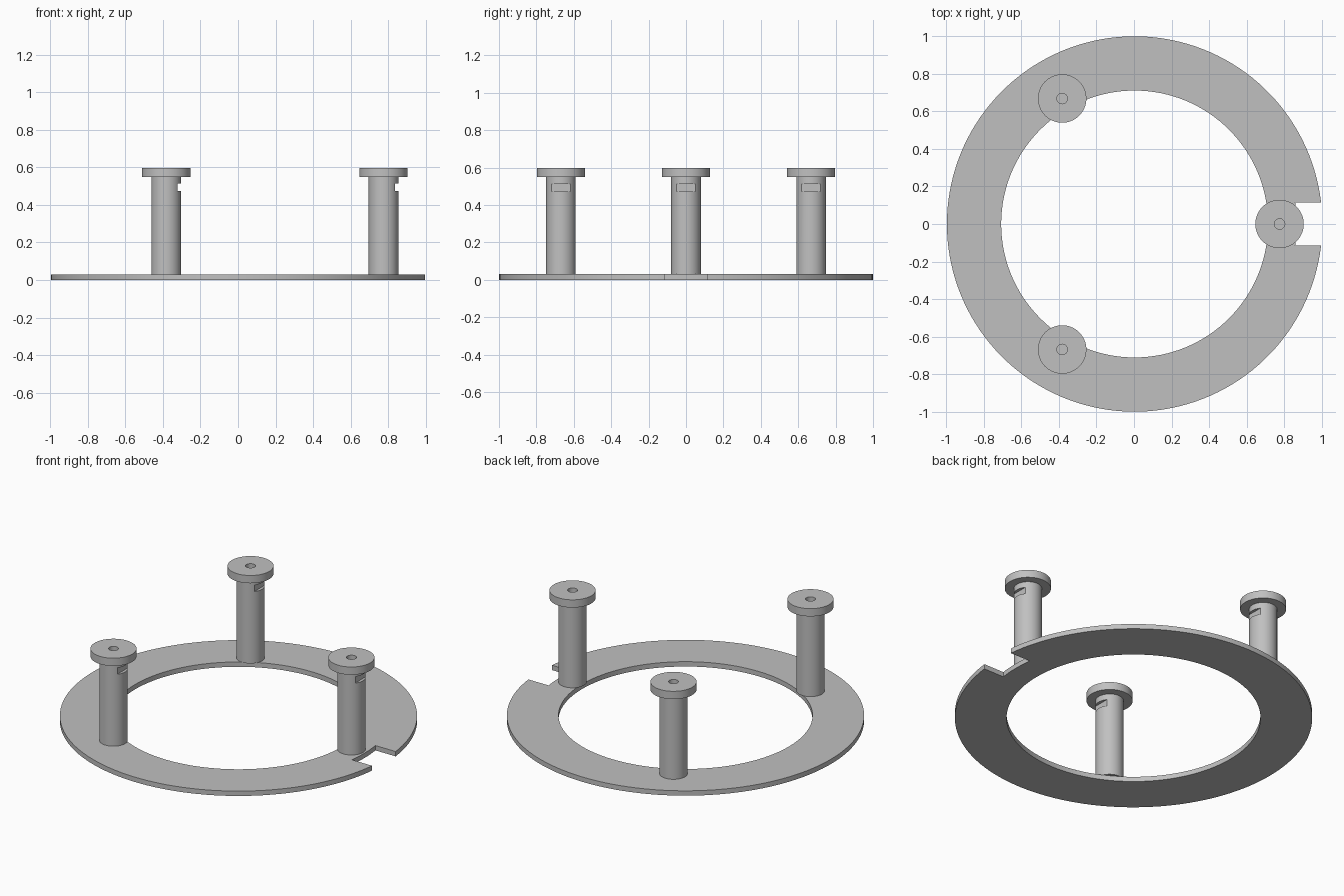
import bpy, bmesh
from math import sin, cos, tau, asin, radians

cube = bpy.data.objects.get("Cube")
if cube:
    bpy.data.objects.remove(cube, do_unlink=True)

CENTRE_X = 0.0033
RING_TOP, CAP_BOTTOM, TOP = 0.03, 0.549, 0.597
OUTER, INNER, NOTCH_R, NOTCH_HALF = 1.0, 0.711, 0.863, 0.115
POST_CIRCLE, POST_R, CAP_R, HOLE_R = 0.772, 0.079, 0.129, 0.028
SLOT_LOW, SLOT_HIGH = 0.473, 0.513
SEGMENTS = 64
SLOT_X = POST_R * cos(7 * tau / SEGMENTS)

grey = bpy.data.materials.new("plain grey")
grey.use_nodes = True
colour = (0.53, 0.53, 0.53, 1)
grey.diffuse_color = colour
grey.node_tree.nodes["Principled BSDF"].inputs["Base Color"].default_value = colour


def finish(bm, name, location):
    bmesh.ops.remove_doubles(bm, verts=bm.verts, dist=0.00005)
    bmesh.ops.recalc_face_normals(bm, faces=bm.faces)
    mesh = bpy.data.meshes.new(name)
    bm.to_mesh(mesh)
    bm.free()
    mesh.materials.append(grey)
    obj = bpy.data.objects.new(name, mesh)
    obj.location = location
    bpy.context.collection.objects.link(obj)
    bpy.ops.object.select_all(action="DESELECT")
    obj.select_set(True)
    bpy.context.view_layer.objects.active = obj
    bpy.ops.object.shade_smooth_by_angle(angle=radians(30))
    return obj


def arc(radius, start, end, steps):
    angles = [start + (end - start) * i / steps for i in range(steps + 1)]
    return [(radius * cos(a), radius * sin(a)) for a in angles]


def closed_loop(bm, points):
    verts = [bm.verts.new((x, y, 0)) for x, y in points]
    return [bm.edges.new((v, verts[i - 1])) for i, v in enumerate(verts)]


# Flat base ring with a notch cut into its outer edge
bm = bmesh.new()
rim = asin(NOTCH_HALF / OUTER)
root = asin(NOTCH_HALF / NOTCH_R)
edges = closed_loop(bm, arc(OUTER, rim, tau - rim, 140) + arc(NOTCH_R, -root, root, 8))
edges += closed_loop(bm, arc(INNER, 0, tau, 128)[:-1])
bmesh.ops.triangle_fill(bm, use_beauty=True, edges=edges)
extruded = bmesh.ops.extrude_face_region(bm, geom=bm.faces[:], use_keep_orig=True)
top_verts = [g for g in extruded["geom"] if isinstance(g, bmesh.types.BMVert)]
bmesh.ops.translate(bm, verts=top_verts, vec=(0, 0, RING_TOP))
finish(bm, "base_ring", (CENTRE_X, 0, 0))


# Lathed post: shaft with a flat side slot, wide cap and a blind hole
def add_post(name, x, y):
    profile = [
        (0, RING_TOP, False), (POST_R, RING_TOP, False),
        (POST_R, SLOT_LOW, False), (POST_R, SLOT_LOW, True),
        (POST_R, SLOT_HIGH, True), (POST_R, SLOT_HIGH, False),
        (POST_R, CAP_BOTTOM, False), (CAP_R, CAP_BOTTOM, False),
        (CAP_R, TOP, False), (HOLE_R, TOP, False),
        (HOLE_R, CAP_BOTTOM, False), (0, CAP_BOTTOM, False),
    ]
    bm = bmesh.new()
    rows = []
    for radius, z, slotted in profile:
        limit = SLOT_X if slotted else radius
        rows.append([bm.verts.new((min(px, limit), py, z))
                     for px, py in arc(radius, 0, tau, SEGMENTS)[:-1]])
    for low, high in zip(rows, rows[1:]):
        for i in range(SEGMENTS):
            bm.faces.new((low[i - 1], low[i], high[i], high[i - 1]))
    finish(bm, name, (x, y, 0))


for i, name in enumerate(("left_post", "back_right_post", "front_right_post")):
    angle = i * tau / 3
    add_post(name, CENTRE_X + POST_CIRCLE * cos(angle), POST_CIRCLE * sin(angle))
